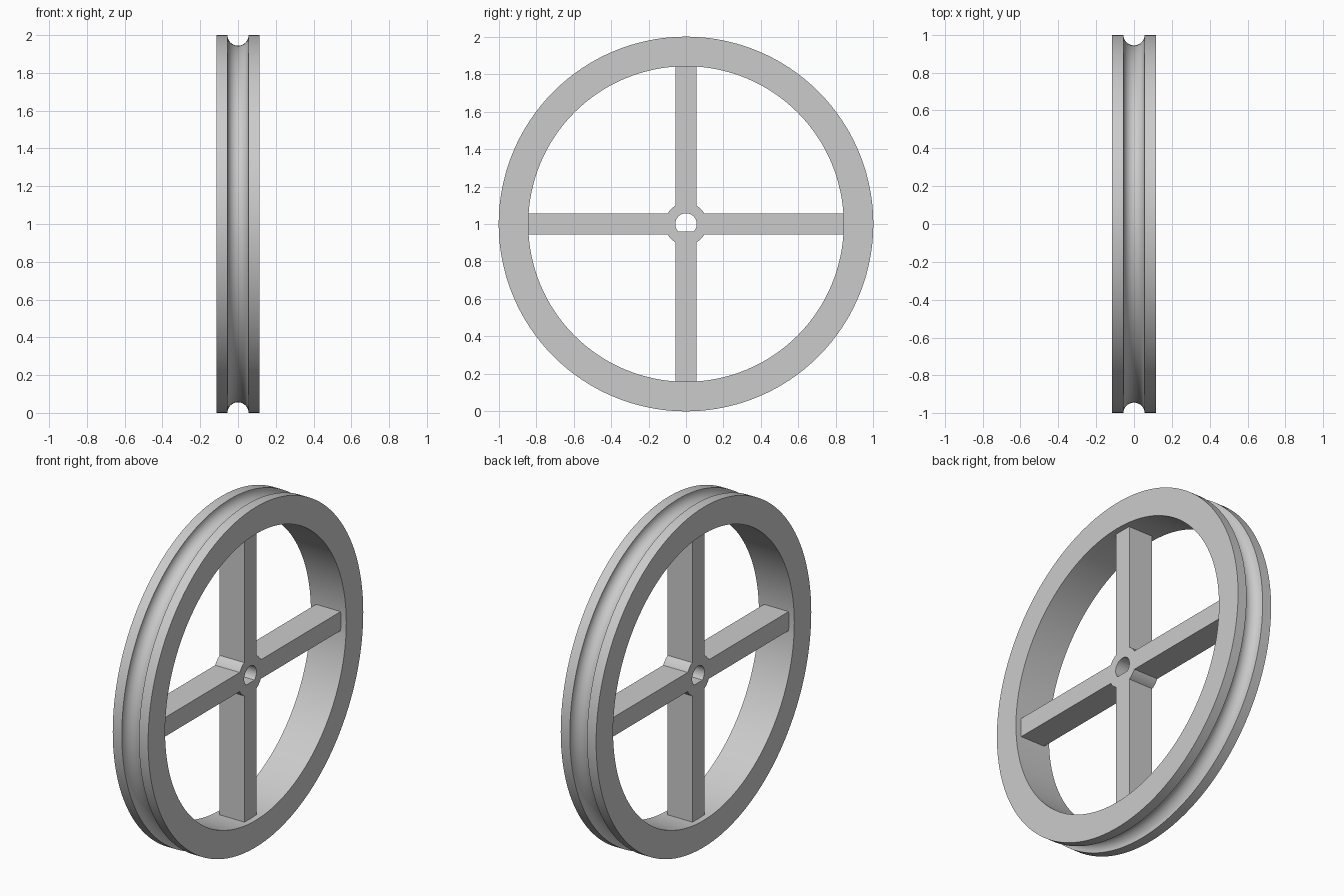
import bpy, bmesh, math
from math import sin, cos, pi, radians

if "Cube" in bpy.data.objects:
    bpy.data.objects.remove(bpy.data.objects["Cube"])

CENTRE_Z = 1.0
RIM_OUT, RIM_IN, RIM_HALF = 1.0, 0.842, 0.115
GROOVE = 0.056
SPOKE_W, SPOKE_HALF, HUB_R = 0.056, 0.08, 0.113
BORE_R, BORE_FLAT = 0.057, -0.041

grey = bpy.data.materials.new("plain grey")
grey.diffuse_color = (0.6, 0.6, 0.6, 1)
grey.use_nodes = True
grey.node_tree.nodes["Principled BSDF"].inputs["Base Color"].default_value = grey.diffuse_color


def finish(bm, name):
    bmesh.ops.recalc_face_normals(bm, faces=bm.faces)
    mesh = bpy.data.meshes.new(name)
    bm.to_mesh(mesh)
    bm.free()
    mesh.materials.append(grey)
    obj = bpy.data.objects.new(name, mesh)
    obj.location.z = CENTRE_Z
    bpy.context.collection.objects.link(obj)
    bpy.ops.object.select_all(action='DESELECT')
    obj.select_set(True)
    bpy.context.view_layer.objects.active = obj
    bpy.ops.object.shade_smooth_by_angle(angle=radians(30))
    return obj


# Rim: (x, radius) profile with a half-round groove, turned about the x axis
profile = [(-RIM_HALF, RIM_IN), (-RIM_HALF, RIM_OUT)]
profile += [(-GROOVE * cos(pi * i / 16), RIM_OUT - GROOVE * sin(pi * i / 16))
            for i in range(17)]
profile += [(RIM_HALF, RIM_OUT), (RIM_HALF, RIM_IN)]
SEG = 192
bm = bmesh.new()
rings = []
for s in range(SEG):
    a = 2 * pi * s / SEG
    rings.append([bm.verts.new((x, r * cos(a), r * sin(a))) for x, r in profile])
n = len(profile)
for s in range(SEG):
    p, q = rings[s], rings[(s + 1) % SEG]
    for i in range(n):
        j = (i + 1) % n
        bm.faces.new((p[i], p[j], q[j], q[i]))
finish(bm, "grooved_rim")

# Spokes and hub: one cross-shaped outline with rounded hub corners
outline = []
start = math.asin(SPOKE_W / HUB_R)
for k in range(4):
    t = k * pi / 2
    arc = [start + (pi / 2 - 2 * start) * i / 8 for i in range(9)]
    points = [(RIM_IN + 0.003, -SPOKE_W), (RIM_IN + 0.003, SPOKE_W)]
    points += [(HUB_R * cos(a), HUB_R * sin(a)) for a in arc]
    outline += [(u * cos(t) - v * sin(t), u * sin(t) + v * cos(t)) for u, v in points]

# Bore: round hole with a flat at the bottom
low = math.asin(BORE_FLAT / BORE_R)
bore = [(BORE_R * cos(a), BORE_R * sin(a))
        for a in (low + (pi - 2 * low) * i / 40 for i in range(41))]

bm = bmesh.new()
for loop in (outline, bore):
    verts = [bm.verts.new((-SPOKE_HALF, y, z)) for y, z in loop]
    for i, v in enumerate(verts):
        bm.edges.new((v, verts[(i + 1) % len(verts)]))
bmesh.ops.triangle_fill(bm, use_beauty=True, edges=bm.edges[:])
ext = bmesh.ops.extrude_face_region(bm, geom=bm.faces[:], use_keep_orig=True)
moved = [g for g in ext["geom"] if isinstance(g, bmesh.types.BMVert)]
bmesh.ops.translate(bm, verts=moved, vec=(2 * SPOKE_HALF, 0, 0))
finish(bm, "spokes_and_hub")
